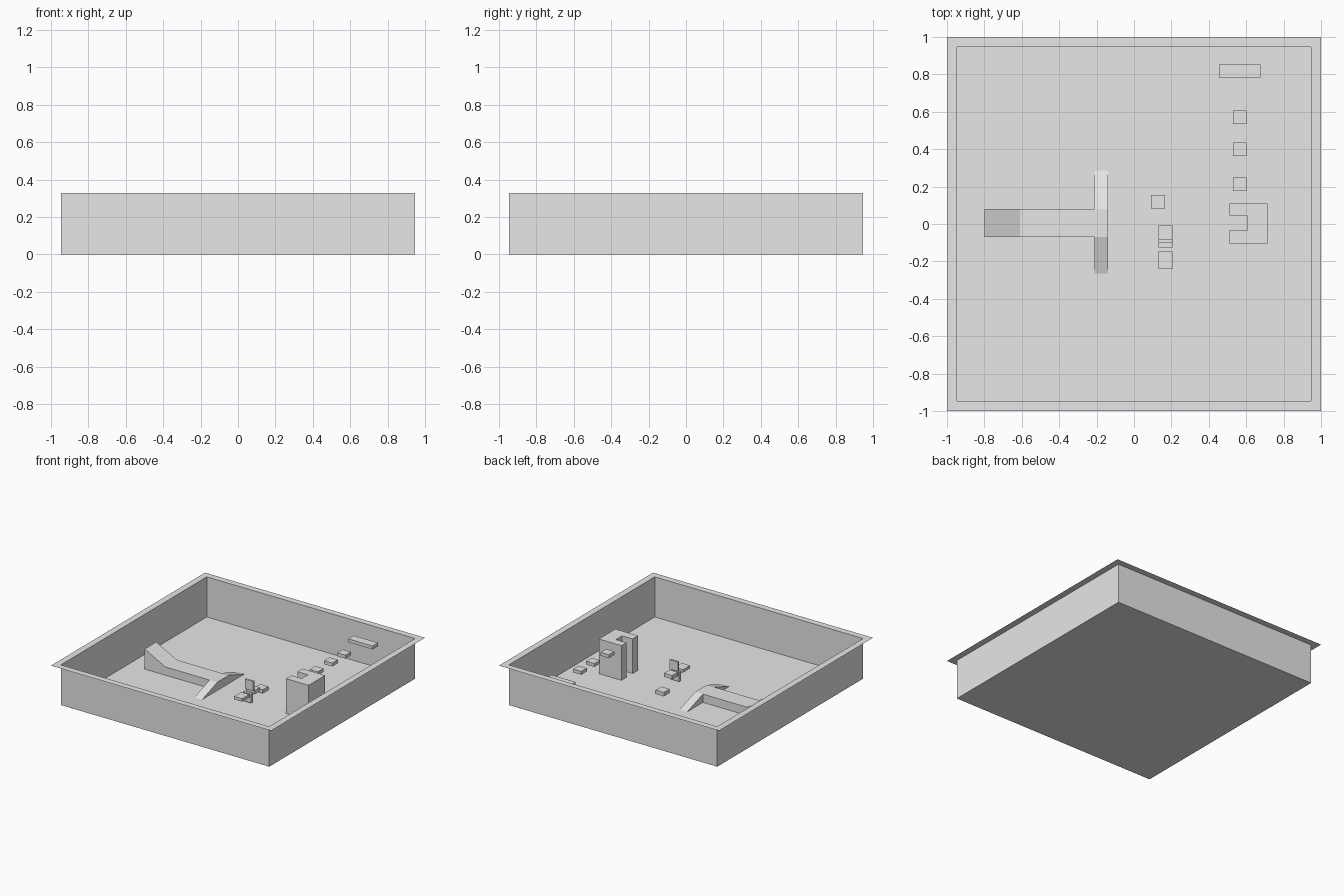
import bpy
import bmesh
from mathutils import Matrix, Vector

old = bpy.data.objects.get("Cube")
if old:
    bpy.data.objects.remove(old, do_unlink=True)

grey = bpy.data.materials.new("light_grey")
grey.use_nodes = True
grey.diffuse_color = (0.8, 0.8, 0.8, 1)
grey.node_tree.nodes["Principled BSDF"].inputs["Base Color"].default_value = (0.8, 0.8, 0.8, 1)


def finish(name, bm):
    bmesh.ops.recalc_face_normals(bm, faces=bm.faces)
    mesh = bpy.data.meshes.new(name)
    bm.to_mesh(mesh)
    bm.free()
    mesh.materials.append(grey)
    obj = bpy.data.objects.new(name, mesh)
    bpy.context.collection.objects.link(obj)
    return obj


def box(name, x, y, z):
    """Box from (low, high) ranges."""
    bm = bmesh.new()
    size = [r[1] - r[0] for r in (x, y, z)]
    mid = [(r[0] + r[1]) / 2 for r in (x, y, z)]
    bmesh.ops.create_cube(bm, size=1, matrix=Matrix.Translation(mid) @ Matrix.Diagonal((*size, 1)))
    return finish(name, bm)


def prism(name, profile, axis, low, high):
    """Extrude a 2D outline along the given axis."""
    bm = bmesh.new()
    points = []
    for p in profile:
        co = list(p)
        co.insert(axis, low)
        points.append(bm.verts.new(co))
    face = bm.faces.new(points)
    top = bmesh.ops.extrude_face_region(bm, geom=[face])["geom"]
    move = Vector()
    move[axis] = high - low
    bmesh.ops.translate(bm, vec=move, verts=[v for v in top if isinstance(v, bmesh.types.BMVert)])
    return finish(name, bm)


# Thin open tray with an outward rim
WALL, HEIGHT = 0.947, 0.33
bm = bmesh.new()
bmesh.ops.create_cube(bm, size=1, matrix=Matrix.Translation((0, 0, HEIGHT / 2))
                      @ Matrix.Diagonal((2 * WALL, 2 * WALL, HEIGHT, 1)))
lid = [f for f in bm.faces if f.normal.z > 0.9]
bmesh.ops.delete(bm, geom=lid, context='FACES_ONLY')
rim = bmesh.ops.extrude_edge_only(bm, edges=[e for e in bm.edges if e.is_boundary])["geom"]
bmesh.ops.scale(bm, vec=(1 / WALL, 1 / WALL, 1),
                verts=[v for v in rim if isinstance(v, bmesh.types.BMVert)])
finish("tray", bm)

# Raised walkway with a steep start and two side ramps
DECK = 0.068
prism("walkway", [(-0.8, 0), (-0.21, 0), (-0.21, DECK), (-0.61, DECK), (-0.8, 0.165)],
      1, -0.07, 0.08)
prism("side_ramps", [(-0.265, 0), (0.285, 0), (0.08, DECK), (-0.07, DECK)], 0, -0.21, -0.14)

# Tall block with a notch on its inner side
prism("notched_tower", [(0.51, -0.105), (0.715, -0.105), (0.715, 0.11), (0.51, 0.11),
                        (0.51, 0.045), (0.605, 0.045), (0.605, -0.035), (0.51, -0.035)],
      2, 0, 0.285)

# Floating stepping plates behind the tower
LEVEL = (0.23, 0.258)
for i, y in enumerate((0.212, 0.4, 0.57)):
    box(f"floating_step_{i + 1}", (0.528, 0.602), (y - 0.036, y + 0.036), LEVEL)
box("floating_landing", (0.455, 0.675), (0.783, 0.853), LEVEL)

# Small steps and upright panels near the middle
box("floor_step", (0.092, 0.166), (0.082, 0.156), (0, 0.03))
SPAN = (0.132, 0.206)
box("back_step", SPAN, (-0.083, -0.008), (0.065, 0.095))
box("front_step", SPAN, (-0.24, -0.147), (0.065, 0.09))
box("upper_panel", SPAN, (-0.1, -0.083), (0.1, 0.178))
box("lower_panel", SPAN, (-0.125, -0.1), (0.01, 0.085))
